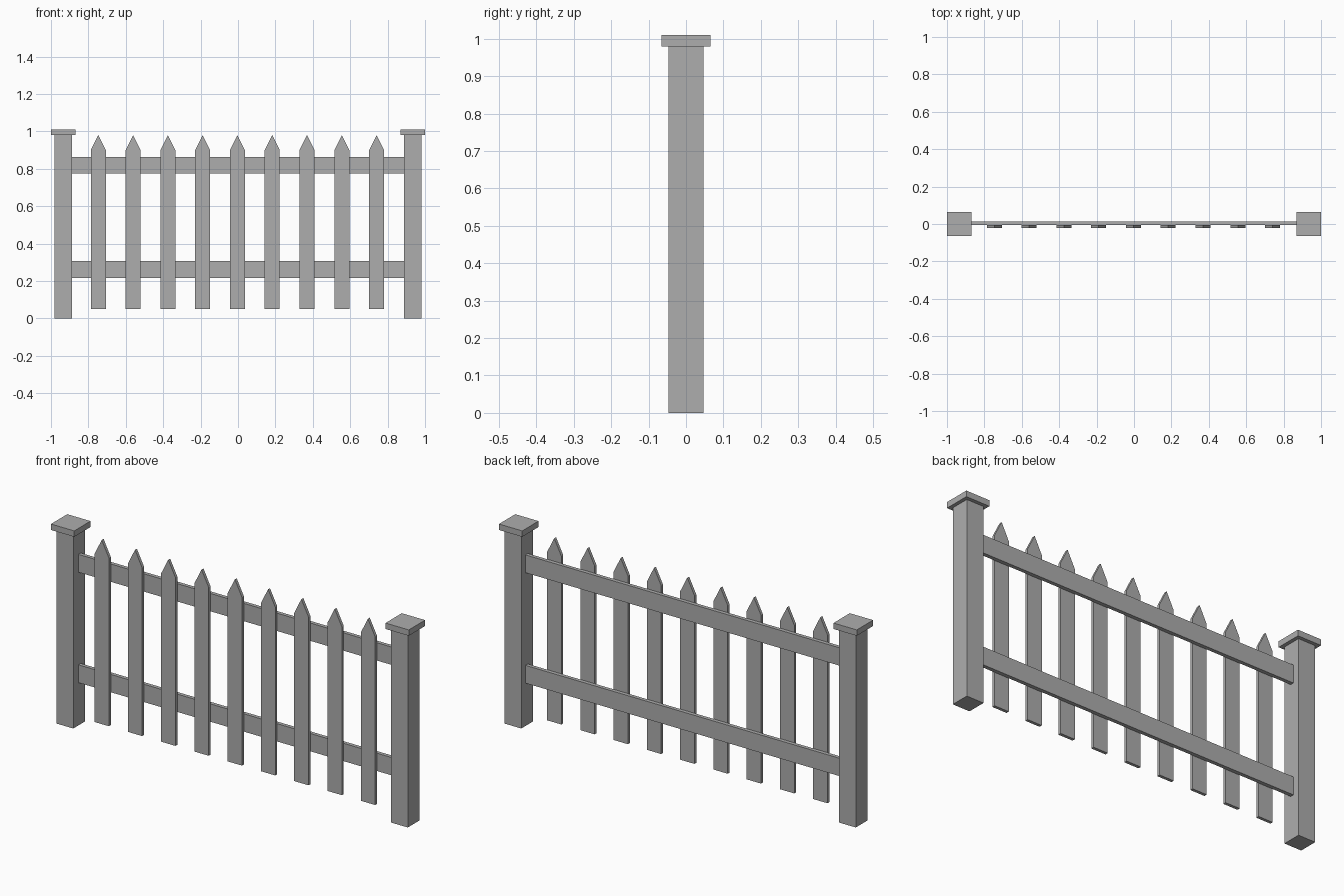
import bpy
import bmesh

cube = bpy.data.objects.get("Cube")
if cube:
    bpy.data.objects.remove(cube, do_unlink=True)

GREY = (0.42, 0.42, 0.42, 1.0)
grey = bpy.data.materials.new("plain grey")
grey.use_nodes = True
grey.diffuse_color = GREY
grey.node_tree.nodes["Principled BSDF"].inputs["Base Color"].default_value = GREY


def board(name, outline, y_front, y_back):
    """Extrude an x/z outline from y_front to y_back."""
    bm = bmesh.new()
    face = bm.faces.new([bm.verts.new((x, y_front, z)) for x, z in outline])
    moved = bmesh.ops.extrude_face_region(bm, geom=[face])["geom"]
    verts = [v for v in moved if isinstance(v, bmesh.types.BMVert)]
    bmesh.ops.translate(bm, verts=verts, vec=(0, y_back - y_front, 0))
    bmesh.ops.recalc_face_normals(bm, faces=bm.faces)
    mesh = bpy.data.meshes.new(name)
    bm.to_mesh(mesh)
    bm.free()
    mesh.materials.append(grey)
    obj = bpy.data.objects.new(name, mesh)
    bpy.context.collection.objects.link(obj)
    return obj


def box(name, x, half_width, z0, z1, y_front, y_back):
    a, b = x - half_width, x + half_width
    return board(name, [(a, z0), (b, z0), (b, z1), (a, z1)], y_front, y_back)


# End posts with flat square caps
POST_X, POST_HALF, CAP_HALF = 0.935, 0.047, 0.065
for side, sign in (("left", 1), ("right", -1)):
    x = sign * POST_X
    box(side + "_post", x, POST_HALF, 0, 0.98, -POST_HALF, POST_HALF)
    box(side + "_post_cap", x, CAP_HALF, 0.98, 1.01, -CAP_HALF, CAP_HALF)

# Horizontal rails between the posts
RAIL_FRONT, RAIL_BACK = -0.006, 0.013
for name, z in (("lower_rail", 0.216), ("upper_rail", 0.774)):
    box(name, 0, POST_X - POST_HALF, z, z + 0.09, RAIL_FRONT, RAIL_BACK)

# Pointed pickets fixed to the front of the rails
COUNT, SPACING, HALF = 9, 0.186, 0.04
for i in range(COUNT):
    x = (i - (COUNT - 1) / 2) * SPACING - 0.003
    outline = [(x - HALF, 0.05), (x + HALF, 0.05), (x + HALF, 0.9),
               (x, 0.98), (x - HALF, 0.9)]
    board(f"picket_{i + 1}", outline, -0.021, RAIL_FRONT)
